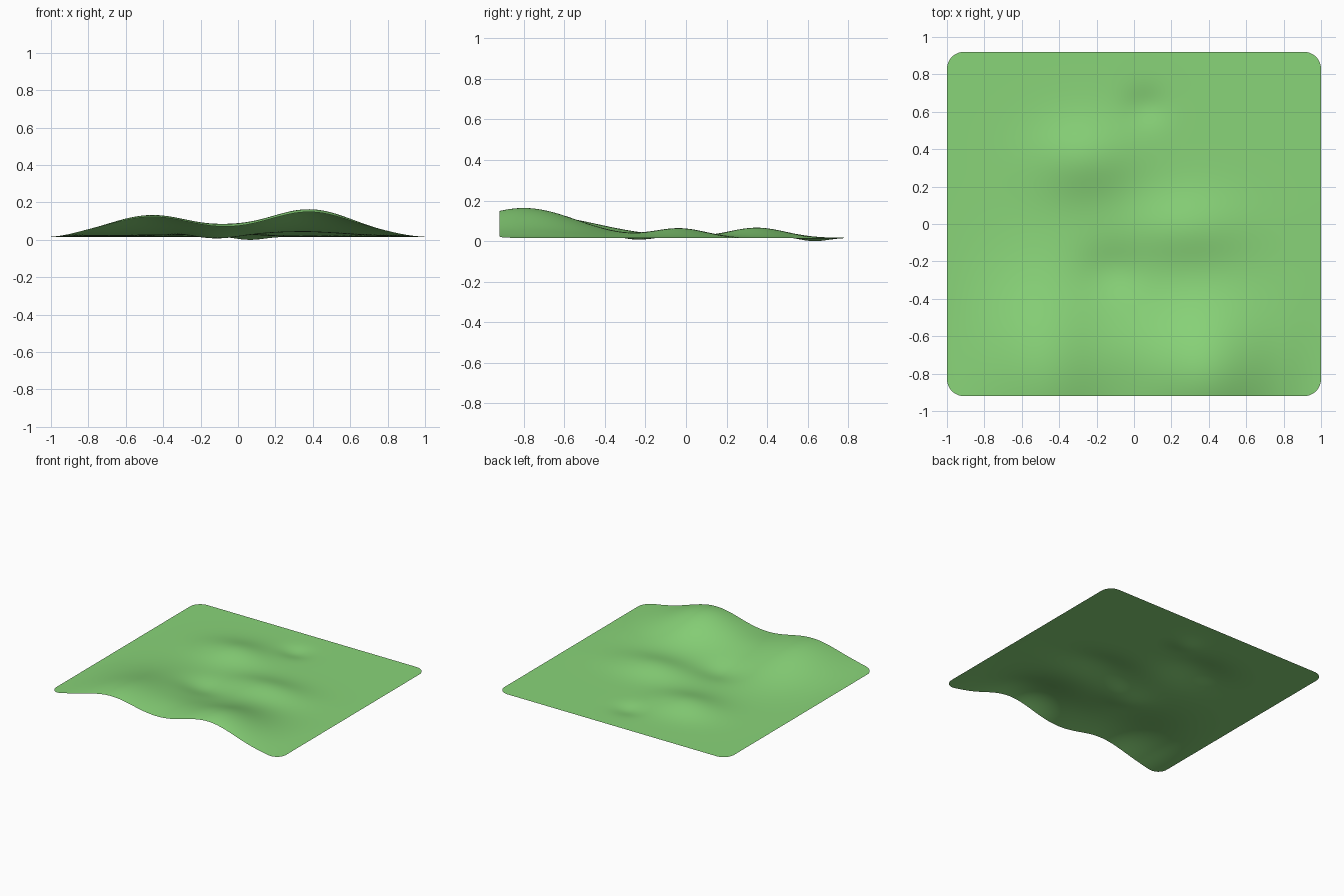
import bpy, bmesh, math

if "Cube" in bpy.data.objects:
    bpy.data.objects.remove(bpy.data.objects["Cube"])

HX, HY, R, BASE = 1.0, 0.92, 0.09, 0.017

# hills and hollows: x, y, height, spread in x, spread in y
BUMPS = [
    (0.38, -0.80, 0.147, 0.24, 0.26),    # front right hill
    (-0.46, -0.78, 0.116, 0.235, 0.33),  # front left hill
    (-0.04, -0.66, 0.018, 0.13, 0.16),   # saddle between them
    (0.28, -0.03, 0.046, 0.22, 0.13),    # middle ridge
    (-0.26, 0.35, 0.050, 0.19, 0.14),    # back mound
    (-0.13, -0.25, -0.024, 0.12, 0.10),  # hollow behind the front hills
    (0.06, 0.63, -0.018, 0.08, 0.07),    # back hollow
]


def height(x, y):
    z = sum(h * math.exp(-((x - cx) / sx) ** 2 / 2 - ((y - cy) / sy) ** 2 / 2)
            for cx, cy, h, sx, sy in BUMPS)
    # fade out at the left and right edges
    fade = min(1.0, (HX - abs(x)) / 0.2)
    return BASE + z * fade * (2 - fade)


def round_corner(x, y):
    # turn each square corner into a quarter disc
    u, v = (abs(x) - HX + R) / R, (abs(y) - HY + R) / R
    if u <= 0 or v <= 0:
        return x, y
    a, b = u * math.sqrt(1 - v * v / 2), v * math.sqrt(1 - u * u / 2)
    return math.copysign(HX - R + a * R, x), math.copysign(HY - R + b * R, y)


# ground sheet
bm = bmesh.new()
bmesh.ops.create_grid(bm, x_segments=110, y_segments=100, size=1)
for v in bm.verts:
    x, y = round_corner(v.co.x * HX, v.co.y * HY)
    v.co = (x, y, height(x, y))
low = min(v.co.z for v in bm.verts)
for v in bm.verts:
    v.co.z -= low
for f in bm.faces:
    f.smooth = True
mesh = bpy.data.meshes.new("grass_ground")
bm.to_mesh(mesh)
bm.free()
ground = bpy.data.objects.new("grass_ground", mesh)
bpy.context.collection.objects.link(ground)

mat = bpy.data.materials.new("grass_green")
mat.diffuse_color = (0.25, 0.66, 0.19, 1)
mat.use_nodes = True
mat.node_tree.nodes["Principled BSDF"].inputs["Base Color"].default_value = mat.diffuse_color
mesh.materials.append(mat)
